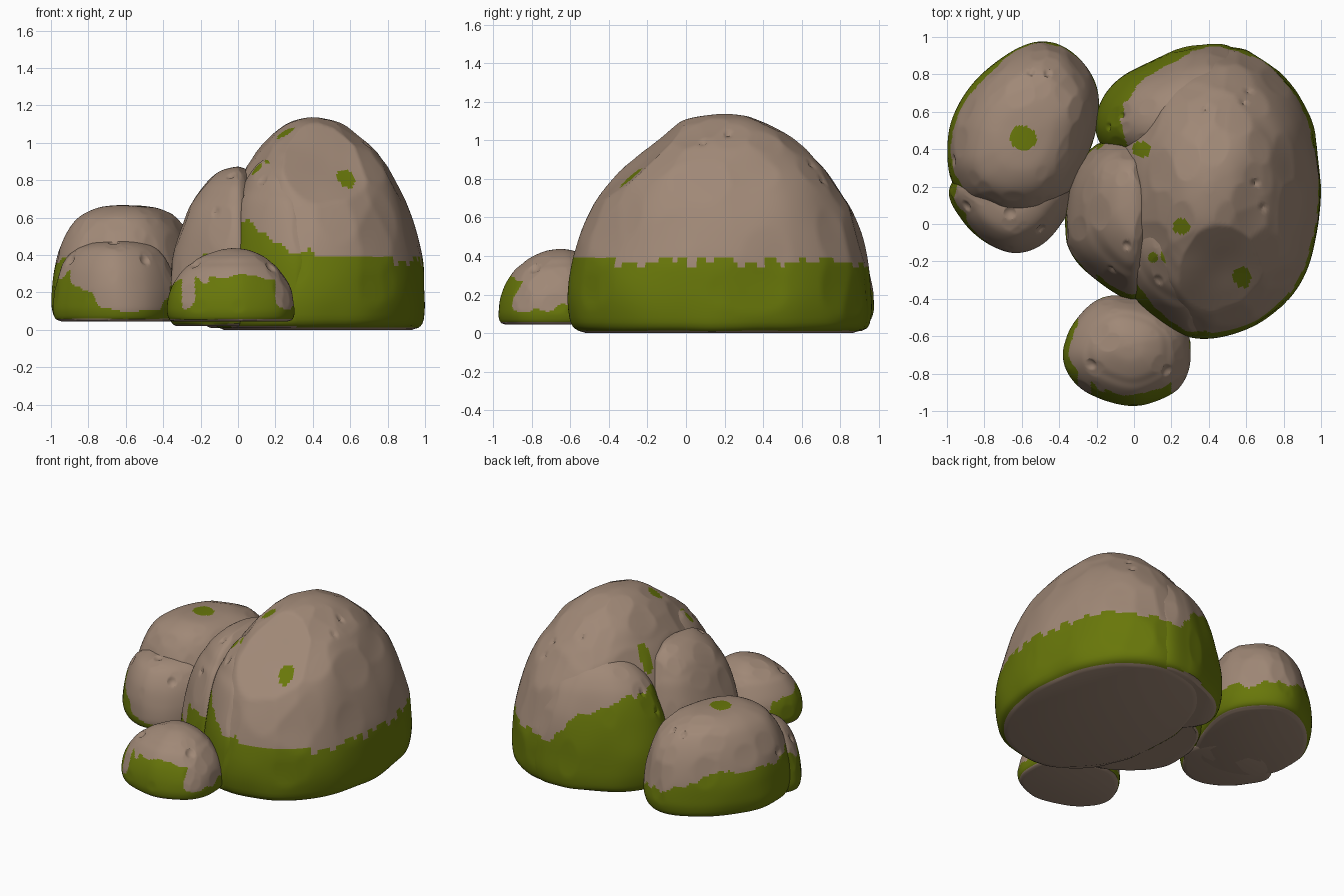
import bpy, bmesh, math, random
from mathutils import Vector, noise

if "Cube" in bpy.data.objects:
    bpy.data.objects.remove(bpy.data.objects["Cube"])


def material(name, rgb):
    m = bpy.data.materials.new(name)
    m.diffuse_color = (*rgb, 1)
    m.use_nodes = True
    m.node_tree.nodes["Principled BSDF"].inputs["Base Color"].default_value = m.diffuse_color
    return m


STONE = material("brown_stone", (0.35, 0.247, 0.183))
MOSS = material("green_moss", (0.138, 0.184, 0.003))


def spline(pts, steps, closed):
    """Catmull-Rom samples through 2D points."""
    out, n = [], len(pts)
    def get(i):
        return Vector(pts[i % n] if closed else pts[max(0, min(n - 1, i))])
    for i in range(n if closed else n - 1):
        a, b, c, d = (get(i + k) for k in (-1, 0, 1, 2))
        for s in range(steps):
            t = s / steps
            out.append(0.5 * (2 * b + (c - a) * t + (2 * a - 5 * b + 4 * c - d) * t * t
                              + (3 * b - a - 3 * c + d) * t ** 3))
    return out


def even(pts, count):
    """Thin a dense path out to evenly spaced points."""
    lens = [0]
    for a, b in zip(pts, pts[1:]):
        lens.append(lens[-1] + (b - a).length)
    out, j = [], 0
    for i in range(count):
        t = lens[-1] * i / (count - 1)
        while j < len(pts) - 2 and lens[j + 1] < t:
            j += 1
        out.append(pts[j].lerp(pts[j + 1], (t - lens[j]) / max(1e-9, lens[j + 1] - lens[j])))
    return out


# side profiles: (outline scale, height fraction)
TALL = [(.88, 0), (.95, .02), (.985, .06), (1, .17), (.965, .35), (.88, .53),
        (.74, .71), (.62, .80), (.49, .885), (.25, .97), (0, 1)]
ROUND = [(.86, 0), (.95, .03), (.99, .10), (1, .2), (.97, .4), (.89, .62),
         (.77, .79), (.63, .9), (.42, .97), (.2, .995), (0, 1)]
MID = [((a + c) / 2, (b + d) / 2) for (a, b), (c, d) in zip(TALL, ROUND)]


def rock(name, outline, apex, base, top, profile, moss, spots=(), seed=1, cuts=60, pits=4,
         y_power=1, planes=()):
    rng = random.Random(seed)
    apex = Vector(apex)
    loop = spline(outline, max(6, 210 // len(outline)), True)
    rings = even(spline(profile, 12, False), 72)
    pts = []
    for s, f in rings:
        s = max(s, 0.0)
        for p in loop:
            q = p - apex
            pts.append(Vector((apex.x + q.x * s, apex.y + q.y * s ** y_power,
                               base + (top - base) * max(0, min(1, f)))))
    size = max((p - apex).length for p in loop)

    # chiselled facets: flatten whatever sticks out past the planes
    flats = []
    for _ in range(cuts):
        a, z = rng.uniform(0, 2 * math.pi), rng.uniform(0.0, 0.95)
        r = math.sqrt(1 - z * z)
        n = Vector((r * math.cos(a), r * math.sin(a), z))
        flats.append((n, max(p.dot(n) for p in pts) - rng.uniform(.003, .016) * size))
    for at, n in planes:
        n = Vector(n).normalized()
        flats.append((n, Vector(at).dot(n)))
    for n, d in flats:
        for p in pts:
            e = p.dot(n) - d
            if e > 0:
                p -= n * e

    # gentle unevenness and a few chipped pits
    mid = Vector((apex.x, apex.y, base + (top - base) * .3))
    holes = [(pts[rng.randrange(len(pts) // 3, len(pts) * 4 // 5)].copy(),
              rng.uniform(.02, .035)) for _ in range(pits)]
    for p in pts:
        if p.z < base + .01:
            continue
        out = (p - mid).normalized()
        k = noise.noise(p * 4 + Vector((seed, 0, 0))) * .010
        for c, r in holes:
            dist = (p - c).length
            if dist < r:
                k -= .014 * (1 - (dist / r) ** 2)
        p += out * k
        p.z = max(base, p.z)

    # skin the rings, closing the underside and the crown
    bm = bmesh.new()
    vs = [bm.verts.new(p) for p in pts]
    n, m = len(loop), len(rings)
    for j in range(m - 2):
        for i in range(n):
            k = (i + 1) % n
            bm.faces.new((vs[j * n + i], vs[j * n + k], vs[j * n + n + k], vs[j * n + n + i]))
    bm.faces.new(list(reversed(vs[:n])))
    last = vs[(m - 2) * n:(m - 1) * n]
    tip = bm.verts.new(sum((v.co for v in last), Vector()) / n)
    for i in range(n):
        bm.faces.new((last[i], last[(i + 1) % n], tip))
    for v in vs[(m - 1) * n:]:
        bm.verts.remove(v)
    bmesh.ops.recalc_face_normals(bm, faces=bm.faces)

    # moss skirt below a wavy line, plus loose spots on top
    for f in bm.faces:
        c = f.calc_center_median()
        wave = noise.noise(c * 5) * .06 + noise.noise(c * 13 + Vector((.3, .7, .1))) * .05
        green = base + .012 < c.z < moss(c.x, c.y) + wave
        for x, y, r in spots:
            if math.hypot(c.x - x, c.y - y) < r * (1 + 5 * wave):
                green = True
        f.material_index = int(green and len(f.verts) < 5)
        f.smooth = True
    me = bpy.data.meshes.new(name)
    bm.to_mesh(me)
    bm.free()
    me.materials.append(STONE)
    me.materials.append(MOSS)
    ob = bpy.data.objects.new(name, me)
    bpy.context.collection.objects.link(ob)
    bpy.context.view_layer.objects.active = ob
    ob.select_set(True)
    bpy.ops.object.shade_smooth_by_angle(angle=math.radians(28))
    ob.select_set(False)


def ramp(v, lo, hi):
    return max(0, min(1, (v - lo) / (hi - lo)))


def main_moss(x, y):
    return .38 + (.2 * max(0, 1 - abs(x) / .45) if y < 0 else 0)


def small_moss(x, y):
    if x > .2 or (-.3 < x < -.23):
        return .12
    return .26 if y < -.78 or x < -.3 else .1


# main boulder
rock("main_boulder",
     [(1.0, .1), (.99, .35), (.93, .6), (.8, .8), (.6, .93), (.4, .95), (.17, .88), (-.02, .66),
      (-.12, .4), (-.14, .1), (-.11, -.15), (-.02, -.36), (.15, -.54), (.35, -.615), (.6, -.57),
      (.8, -.43), (.94, -.2)],
     (.4, .2), 0, 1.135, TALL, main_moss,
     [(.58, -.29, .05), (.26, -.01, .045), (.04, .4, .045)], seed=3, cuts=85, pits=6,
     planes=[((.58, -.29, .81), (.15, -.65, .72))])
# front shoulder, a step on the main boulder
rock("front_shoulder",
     [(.5, -.2), (.5, -.45), (.35, -.6), (.17, -.55), (.0, -.39), (-.08, -.15), (-.02, .1), (.25, .15)],
     (.18, -.1), .01, .93, TALL, main_moss,
     [(.03, -.05, .035), (.18, -.17, .04), (.1, -.18, .03)], seed=5, cuts=40)
# slab leaning on the left of the main boulder
rock("left_slab",
     [(-.375, 0), (-.345, .2), (-.26, .37), (-.12, .455), (.05, .44), (.2, .2), (.2, -.1),
      (.06, -.36), (-.06, -.39), (-.25, -.26), (-.35, -.13)],
     (0, .15), .02, .875, TALL, lambda x, y: .27 + .12 * (x > -.2), seed=8, cuts=35,
     y_power=.65)
# block at the back left of the main boulder
rock("back_block",
     [(-.205, .5), (-.17, .66), (-.05, .8), (.15, .9), (.33, .955), (.55, .92), (.7, .6),
      (.5, .3), (.1, .25), (-.12, .36)],
     (.27, .55), .01, .85, MID,
     lambda x, y: .38 + .28 * ramp(-x, -.4, 0), seed=11, cuts=35)
# left boulder and its front slice
rock("left_boulder",
     [(-1.0, .35), (-.975, .55), (-.86, .75), (-.7, .9), (-.5, .975), (-.35, .93), (-.22, .78),
      (-.19, .6), (-.25, .35), (-.36, .15), (-.5, .04), (-.7, .03), (-.88, .1), (-.97, .22)],
     (-.58, .46), .045, .67, ROUND,
     lambda x, y: .22 + .13 * ramp(-x, .5, .8), [(-.6, .46, .065)], seed=14, cuts=50)
rock("left_front_slice",
     [(-.985, .2), (-.92, .02), (-.8, -.1), (-.65, -.155), (-.5, -.11), (-.39, 0), (-.32, .16),
      (-.45, .36), (-.8, .38)],
     (-.66, .17), .045, .48, ROUND,
     lambda x, y: .14 + .16 * ramp(-x, .8, .9), seed=17, cuts=30)
# small front stone
rock("front_stone",
     [(.305, -.7), (.28, -.56), (.16, -.45), (-.05, -.385), (-.2, -.41), (-.33, -.54), (-.385, -.7),
      (-.33, -.83), (-.18, -.93), (.02, -.975), (.2, -.91), (.28, -.82)],
     (-.03, -.65), .045, .438, TALL, small_moss, seed=20, cuts=40, pits=2)
